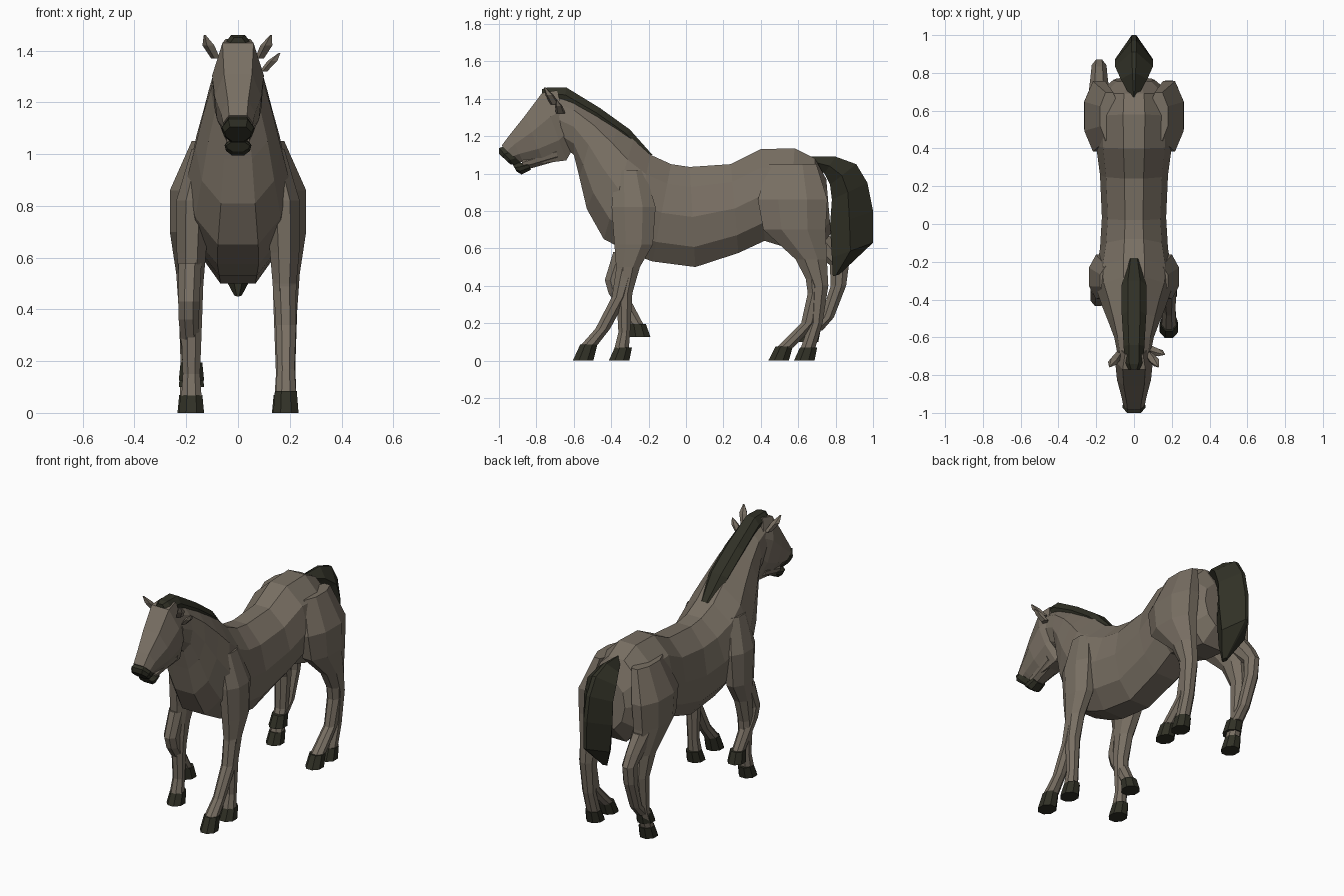
import bpy, bmesh, math


def material(name, rgb):
    m = bpy.data.materials.new(name)
    m.diffuse_color = (*rgb, 1)
    return m


COAT = material("taupe_coat", (0.19, 0.16, 0.125))
DARK = material("dark_hair_and_hoof", (0.03, 0.03, 0.019))


def skin(name, rings, mat):
    """Join equal-length rings of points into a closed, flat-shaded tube."""
    bm = bmesh.new()
    rows = [[bm.verts.new(p) for p in ring] for ring in rings]
    n = len(rows[0])
    for a, b in zip(rows, rows[1:]):
        for i in range(n):
            j = (i + 1) % n
            bm.faces.new((a[i], a[j], b[j], b[i]))
    bm.faces.new(rows[0])
    bm.faces.new(rows[-1])
    bmesh.ops.recalc_face_normals(bm, faces=bm.faces)
    me = bpy.data.meshes.new(name)
    bm.to_mesh(me)
    bm.free()
    me.materials.append(mat)
    ob = bpy.data.objects.new(name, me)
    bpy.context.collection.objects.link(ob)
    return ob


# Half cross-sections: (share of the way from bottom to top, share of half width)
BARREL = [(0, 0.4), (0.2, 0.85), (0.5, 1), (0.8, 0.82), (1, 0.28)]
FACE = [(0, 0.45), (0.3, 0.9), (0.65, 1), (1, 0.6)]
HAIR = [(0, 0.3), (0.45, 1), (1, 0.12)]


def loft(name, stations, section, mat):
    """Stations: bottom y, bottom z, top y, top z, half width."""
    rings = []
    for by, bz, ty, tz, hw in stations:
        half = [(w * hw, by + t * (ty - by), bz + t * (tz - bz)) for t, w in section]
        rings.append(half + [(-x, y, z) for x, y, z in reversed(half)])
    return skin(name, rings, mat)


def limb(name, side, stations, mat=COAT, sides=8):
    """Stations: height, x, y, x radius, y radius."""
    rings = []
    for z, x, y, rx, ry in stations:
        ring = []
        for i in range(sides):
            a = 2 * math.pi * (i + 0.5) / sides
            ring.append((side * x + rx * math.cos(a) * 1.06, y + ry * math.sin(a) * 1.06, z))
        rings.append(ring)
    return skin(name, rings, mat)


def hoof(name, side, x, y, z, h=0.07, lean=0.015):
    limb(name, side, [(z + h, x, y + lean, 0.043, 0.047),
                      (z, x, y - lean / 2, 0.05, 0.056)], DARK, 8)


# Torso and neck
loft("torso_and_neck", [
    (0.775, 0.68, 0.75, 0.97, 0.11),
    (0.70, 0.58, 0.69, 1.08, 0.19),
    (0.55, 0.60, 0.58, 1.135, 0.205),
    (0.42, 0.64, 0.40, 1.13, 0.20),
    (0.28, 0.575, 0.24, 1.05, 0.18),
    (0.05, 0.50, 0.02, 1.035, 0.17),
    (-0.18, 0.53, -0.08, 1.05, 0.18),
    (-0.30, 0.575, -0.19, 1.10, 0.20),
    (-0.44, 0.65, -0.28, 1.18, 0.195),
    (-0.53, 0.81, -0.36, 1.25, 0.165),
    (-0.57, 0.98, -0.47, 1.325, 0.135),
    (-0.60, 1.10, -0.60, 1.40, 0.105),
    (-0.65, 1.14, -0.70, 1.43, 0.09)], BARREL, COAT)

# Head, muzzle and lower lip
loft("head", [
    (-0.60, 1.14, -0.69, 1.445, 0.08),
    (-0.64, 1.07, -0.77, 1.43, 0.10),
    (-0.76, 1.055, -0.86, 1.31, 0.09),
    (-0.87, 1.06, -0.94, 1.21, 0.066),
    (-0.905, 1.065, -0.985, 1.15, 0.058)], FACE, COAT)
loft("muzzle", [
    (-0.88, 1.055, -0.975, 1.145, 0.056),
    (-0.915, 1.045, -1.0, 1.135, 0.062),
    (-0.94, 1.05, -1.0, 1.105, 0.052)], FACE, DARK)
loft("jaw", [
    (-0.68, 1.07, -0.70, 1.14, 0.07),
    (-0.82, 1.03, -0.82, 1.10, 0.05),
    (-0.87, 1.02, -0.88, 1.08, 0.045)], FACE, COAT)
loft("lower_lip", [
    (-0.83, 1.02, -0.85, 1.06, 0.045),
    (-0.88, 0.995, -0.90, 1.055, 0.052),
    (-0.905, 1.01, -0.925, 1.045, 0.045)], FACE, DARK)

# Ears, each a folded pair of leaves
for side, label in ((-1, "left"), (1, "right")):
    limb(label + "_ear", side, [(1.37, 0.085, -0.70, 0.018, 0.025),
                                (1.42, 0.112, -0.73, 0.024, 0.022),
                                (1.46, 0.128, -0.755, 0.004, 0.004)], COAT, 5)
limb("turned_ear", 1, [(1.32, 0.10, -0.67, 0.015, 0.025),
                       (1.36, 0.135, -0.68, 0.02, 0.02),
                       (1.39, 0.16, -0.69, 0.004, 0.004)], COAT, 5)

# Mane and tail
loft("mane", [
    (-0.77, 1.41, -0.77, 1.45, 0.03),
    (-0.73, 1.40, -0.74, 1.46, 0.05),
    (-0.65, 1.38, -0.64, 1.46, 0.055),
    (-0.50, 1.30, -0.46, 1.35, 0.065),
    (-0.34, 1.19, -0.30, 1.235, 0.065),
    (-0.22, 1.08, -0.18, 1.10, 0.035)],
    [(0, 0.8), (0.5, 1), (1, 0.5)], DARK)
loft("tail", [
    (0.68, 1.04, 0.67, 1.09, 0.02),
    (0.74, 1.00, 0.80, 1.09, 0.07),
    (0.77, 0.94, 0.91, 1.05, 0.10),
    (0.78, 0.86, 0.97, 0.95, 0.10),
    (0.77, 0.72, 1.00, 0.80, 0.10),
    (0.78, 0.55, 1.00, 0.63, 0.085),
    (0.785, 0.45, 0.82, 0.46, 0.015)], HAIR, DARK)

# Standing legs, the same on both sides
for side, label in ((-1, "left"), (1, "right")):
    limb(label + "_front_leg", side, [
        (1.02, 0.13, -0.30, 0.05, 0.08),
        (0.82, 0.175, -0.28, 0.065, 0.12),
        (0.62, 0.18, -0.28, 0.058, 0.105),
        (0.50, 0.18, -0.31, 0.047, 0.065),
        (0.36, 0.18, -0.33, 0.042, 0.044),
        (0.15, 0.18, -0.33, 0.034, 0.032),
        (0.06, 0.18, -0.345, 0.04, 0.04)])
    hoof(label + "_front_hoof", side, 0.18, -0.35, 0)
    limb(label + "_hind_leg", side, [
        (1.05, 0.13, 0.57, 0.05, 0.13),
        (0.86, 0.185, 0.57, 0.08, 0.19),
        (0.70, 0.19, 0.58, 0.075, 0.17),
        (0.54, 0.185, 0.67, 0.055, 0.085),
        (0.40, 0.185, 0.71, 0.045, 0.052),
        (0.20, 0.185, 0.695, 0.038, 0.036),
        (0.06, 0.185, 0.65, 0.04, 0.04)])
    hoof(label + "_hind_hoof", side, 0.185, 0.64, 0)

# Striding lower legs
limb("right_front_stride", 1, [
    (0.52, 0.18, -0.31, 0.045, 0.06),
    (0.34, 0.185, -0.355, 0.04, 0.042),
    (0.17, 0.185, -0.445, 0.034, 0.04),
    (0.08, 0.185, -0.52, 0.04, 0.045)])
hoof("right_front_stride_hoof", 1, 0.185, -0.54, 0, 0.085, 0.02)
limb("left_front_lift", -1, [
    (0.58, 0.185, -0.33, 0.045, 0.06),
    (0.43, 0.19, -0.385, 0.042, 0.05),
    (0.36, 0.19, -0.365, 0.04, 0.05),
    (0.19, 0.18, -0.265, 0.035, 0.04)])
hoof("left_front_lift_hoof", -1, 0.18, -0.25, 0.125, 0.07, -0.01)
limb("right_hind_stride", 1, [
    (0.50, 0.185, 0.69, 0.048, 0.06),
    (0.36, 0.185, 0.695, 0.042, 0.045),
    (0.20, 0.185, 0.655, 0.036, 0.04),
    (0.13, 0.185, 0.59, 0.038, 0.045),
    (0.07, 0.185, 0.53, 0.04, 0.045)])
hoof("right_hind_stride_hoof", 1, 0.185, 0.505, 0, 0.075, 0.02)
limb("left_hind_lift", -1, [
    (0.68, 0.185, 0.67, 0.055, 0.09),
    (0.58, 0.185, 0.76, 0.045, 0.075),
    (0.51, 0.185, 0.82, 0.04, 0.052),
    (0.40, 0.185, 0.815, 0.038, 0.042),
    (0.23, 0.18, 0.755, 0.034, 0.036),
    (0.16, 0.18, 0.685, 0.036, 0.045)])
hoof("left_hind_lift_hoof", -1, 0.18, 0.66, 0.10, 0.07, 0.015)
